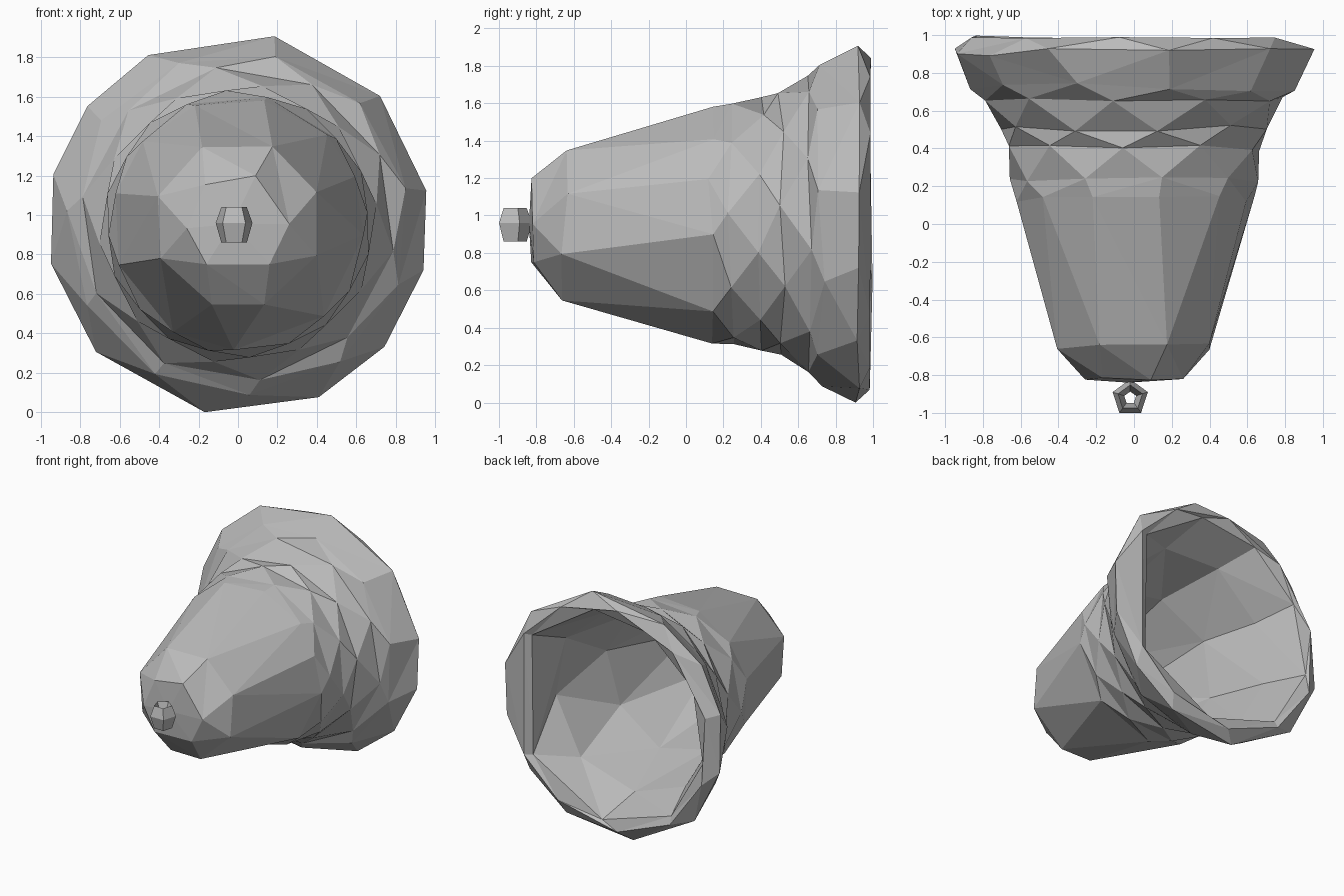
import bpy
import bmesh
import random
from math import cos, sin, radians, pi
from mathutils import Matrix

if "Cube" in bpy.data.objects:
    bpy.data.objects.remove(bpy.data.objects["Cube"], do_unlink=True)

random.seed(4)
AXIS_Z = 0.955

metal = bpy.data.materials.new("grey metal")
grey = (0.5, 0.5, 0.5, 1)
metal.diffuse_color = grey
metal.use_nodes = True
metal.node_tree.nodes["Principled BSDF"].inputs["Base Color"].default_value = grey


def finish(bm, name):
    """Turn a bmesh into a flat-shaded object of the one material."""
    bmesh.ops.recalc_face_normals(bm, faces=bm.faces)
    mesh = bpy.data.meshes.new(name)
    bm.to_mesh(mesh)
    bm.free()
    mesh.materials.append(metal)
    obj = bpy.data.objects.new(name, mesh)
    bpy.context.collection.objects.link(obj)
    return obj


def even(count, start):
    return [start + i * 360 / count for i in range(count)]


def ring(bm, y, radius, angles, wobble):
    """Vertices round the bell axis, paired with their angles."""
    result = []
    for a in angles:
        t = radians(a)
        depth = y + random.uniform(-wobble, wobble)
        vert = bm.verts.new((radius * cos(t), depth, AXIS_Z + radius * sin(t)))
        result.append((a, vert))
    return result


def zip_rings(bm, lower, upper):
    """Triangulate between two rings that may differ in vertex count."""
    a = lower + [(lower[0][0] + 360, lower[0][1])]
    b = upper + [(upper[0][0] + 360, upper[0][1])]
    i = j = 0
    while i < len(lower) or j < len(upper):
        if j == len(upper) or (i < len(lower) and a[i + 1][0] <= b[j + 1][0]):
            bm.faces.new((a[i][1], a[i + 1][1], b[j][1]))
            i += 1
        else:
            bm.faces.new((a[i][1], b[j + 1][1], b[j][1]))
            j += 1


def cap(bm, loop, y):
    tip = bm.verts.new((-0.03, y, AXIS_Z))
    for k in range(len(loop)):
        bm.faces.new((loop[k][1], loop[(k + 1) % len(loop)][1], tip))


# Bell shell: crown, waist, raised bands, flared lip, then the hollow inside
crown = [0, 70, 130, 185, 232, 308]
shoulder = [22, 66, 115, 161, 204, 252, 288, 338]
waist = [22, 45, 78, 110, 139, 166, 199, 239, 268, 313, 355]
lip = [10, 42, 79, 118, 142, 165, 192, 222, 260, 295, 320, 346]
rim = [33, 62, 95, 130, 165, 200, 232, 265, 300, 327]
mouth = [35, 80, 115, 150, 190, 230, 275, 325]
profile = [
    (-0.81, 0.26, crown, 0.02),
    (-0.65, 0.43, shoulder, 0.02),
    (0.13, 0.64, waist, 0.02),
    (0.24, 0.66, even(10, 5), 0.02),
    (0.4, 0.68, even(10, 23), 0.02),
    (0.51, 0.71, even(10, 8), 0.02),
    (0.66, 0.80, even(10, 26), 0.015),
    (0.73, 0.87, even(11, 12), 0.03),
    (0.91, 0.97, lip, 0.02),
    (0.99, 0.89, rim, 0.008),
    (0.96, 0.84, mouth, 0.01),
    (0.66, 0.71, even(9, 30), 0.02),
    (0.2, 0.57, even(8, 10), 0.04),
    (-0.57, 0.36, even(7, 0), 0.02),
    (-0.72, 0.18, even(5, 20), 0.0),
]
bm = bmesh.new()
rings = [ring(bm, *row) for row in profile]
for lower, upper in zip(rings, rings[1:]):
    zip_rings(bm, lower, upper)
cap(bm, rings[0], -0.84)
cap(bm, rings[-1], -0.74)
finish(bm, "bell_shell")

# Hanging loop: a coarse ring of five segments with a diamond section
bm = bmesh.new()
sides = 5
sections = []
for k in range(sides):
    turn = Matrix.Rotation(2 * pi * k / sides + pi / 2, 4, 'Z')
    section = []
    for dx, dz in ((-0.035, 0), (0, -0.09), (0.03, 0.01), (0, 0.09)):
        vert = bm.verts.new((0.068 + dx, 0, dz))
        vert.co = turn @ vert.co
        section.append(vert)
    sections.append(section)
for k in range(sides):
    here, there = sections[k], sections[(k + 1) % sides]
    for n in range(4):
        m = (n + 1) % 4
        bm.faces.new((here[n], here[m], there[m], there[n]))
hanger = finish(bm, "hanging_loop")
hanger.location = (-0.02, -0.92, 0.95)
